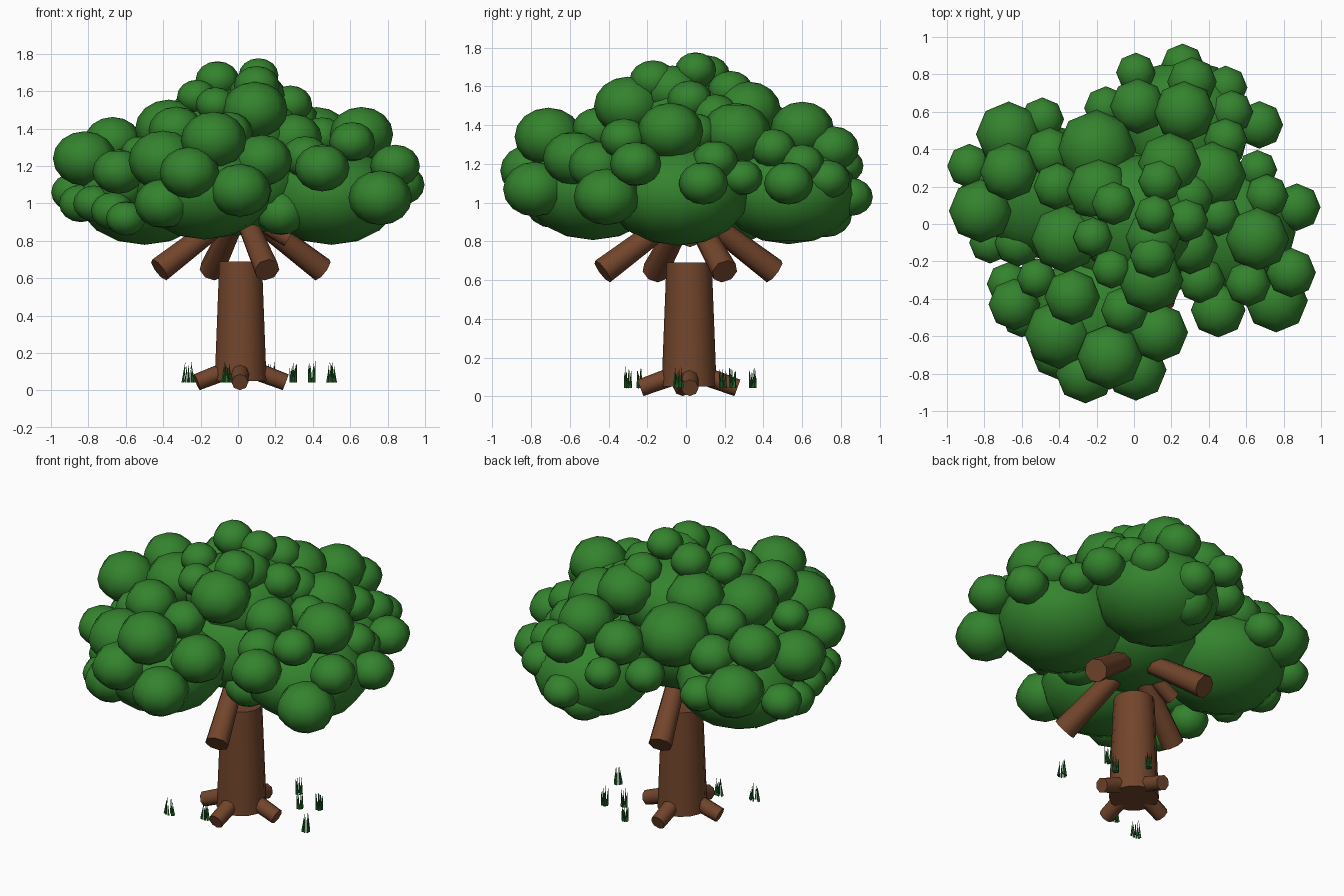
import bpy, bmesh, math, random
from mathutils import Vector, Matrix

random.seed(4)


def material(name, rgb):
    m = bpy.data.materials.new(name)
    m.diffuse_color = (*rgb, 1)
    return m


LEAF = material("leaf green", (0.034, 0.226, 0.027))
BARK = material("bark brown", (0.17, 0.06, 0.025))
GRASS = material("grass green", (0.02, 0.16, 0.027))


def finish(bm, name, mat, angle=50):
    me = bpy.data.meshes.new(name)
    bm.to_mesh(me)
    bm.free()
    me.materials.append(mat)
    ob = bpy.data.objects.new(name, me)
    bpy.context.collection.objects.link(ob)
    bpy.ops.object.select_all(action='DESELECT')
    ob.select_set(True)
    bpy.context.view_layer.objects.active = ob
    bpy.ops.object.shade_smooth_by_angle(angle=math.radians(angle))


def add_rod(bm, a, b, ra, rb, sides=8):
    """Tapered cylinder from point a to point b."""
    a, b = Vector(a), Vector(b)
    d = b - a
    mat = Matrix.Translation((a + b) / 2) @ d.to_track_quat('Z', 'Y').to_matrix().to_4x4()
    bmesh.ops.create_cone(bm, cap_ends=True, segments=sides, radius1=ra, radius2=rb,
                          depth=d.length, matrix=mat)


def rod(name, a, b, ra, rb, sides=8):
    bm = bmesh.new()
    add_rod(bm, a, b, ra, rb, sides)
    finish(bm, name, BARK)


def foliage(name, core, puffs):
    """One big flattened sphere with smaller puffs around it: (x, y, z, radius)."""
    bm = bmesh.new()
    for i, (x, y, z, r) in enumerate([core] + puffs):
        squash, seg, grow = (0.73, 12, 1) if i == 0 else (0.86, 8, 1.06)
        bmesh.ops.create_uvsphere(bm, u_segments=seg, v_segments=8, radius=r * grow,
                                  matrix=Matrix.Translation((x, y, z)) @ Matrix.Diagonal((1, 1, squash, 1)))
    finish(bm, name, LEAF, 80)


# trunk
CX, CY = 0.014, 0.016
rod("trunk", (CX, CY, 0.05), (CX, CY, 0.69), 0.142, 0.117, 14)

# roots spreading from the trunk base
for i, (x, y) in enumerate([(0.255, 0.02), (0.01, 0.265), (-0.22, -0.02), (0.01, -0.235)]):
    rod(f"root_{i + 1}", (x, y, 0.044), (CX, CY, 0.135), 0.045, 0.05)

# branches: low outer end, high inner end inside the foliage
for i, (x, y) in enumerate([(0.45, 0.2), (-0.14, 0.455), (-0.42, -0.16), (0.155, -0.43)]):
    rod(f"branch_{i + 1}", (x, y, 0.645), (CX + (x - CX) * 0.25, CY + (y - CY) * 0.25, 0.895), 0.069, 0.056)
for i, s in enumerate((1, -1)):
    rod(f"small_branch_{i + 1}", (0.27 * s, 0.02, 0.81), (0.06 * s, 0.02, 0.93), 0.045, 0.04)

# foliage clusters
foliage("left_foliage", (-0.5, 0.18, 1.045, 0.365), [
    (-0.82, 0.07, 1.24, 0.16), (-0.67, 0.28, 1.33, 0.145), (-0.88, 0.31, 1.06, 0.112),
    (-0.67, 0.48, 1.13, 0.165), (-0.49, 0.56, 1.1, 0.11), (-0.41, 0.2, 1.38, 0.12),
    (-0.62, -0.1, 1.08, 0.12), (-0.77, -0.1, 1.0, 0.105), (-0.84, 0.12, 1.0, 0.11),
    (-0.47, 0.3, 0.97, 0.15), (-0.45, 0.38, 1.26, 0.13)])
foliage("front_foliage", (-0.18, -0.48, 1.07, 0.36), [
    (-0.4, -0.59, 1.23, 0.175), (-0.13, -0.71, 1.34, 0.165), (0.13, -0.58, 1.23, 0.15),
    (0.01, -0.78, 1.07, 0.155), (-0.26, -0.80, 1.165, 0.15), (-0.4, -0.68, 1.0, 0.145),
    (-0.64, -0.43, 1.17, 0.13), (-0.67, -0.32, 0.96, 0.11), (-0.6, -0.5, 0.92, 0.1),
    (-0.52, -0.29, 1.27, 0.1), (-0.05, -0.46, 1.38, 0.12), (0.23, -0.22, 0.95, 0.13)])
foliage("right_foliage", (0.5, -0.04, 1.045, 0.365), [
    (0.66, -0.08, 1.37, 0.16), (0.87, 0.09, 1.1, 0.12), (0.84, -0.26, 1.2, 0.125),
    (0.76, -0.41, 1.03, 0.16), (0.45, -0.46, 1.19, 0.138), (0.61, -0.32, 1.33, 0.115),
    (0.66, 0.29, 1.13, 0.1), (0.45, 0.05, 1.36, 0.11), (0.36, -0.3, 1.25, 0.12),
    (0.71, 0.15, 1.22, 0.11), (0.3, -0.12, 1.35, 0.14)])
foliage("back_foliage", (0.27, 0.53, 1.045, 0.355), [
    (0.27, 0.6, 1.38, 0.155), (0.31, 0.76, 1.28, 0.125), (0.26, 0.85, 1.03, 0.108),
    (0.01, 0.81, 1.19, 0.1), (0.02, 0.63, 1.31, 0.14), (0.49, 0.73, 1.12, 0.11),
    (0.67, 0.53, 1.1, 0.12), (0.49, 0.45, 1.28, 0.11), (-0.15, 0.62, 1.15, 0.11),
    (0.2, 0.72, 0.94, 0.13), (0.52, 0.6, 1.2, 0.11)])
foliage("top_foliage", (0.02, 0.03, 1.37, 0.34), [
    (0.11, 0.05, 1.685, 0.1), (-0.11, 0.11, 1.66, 0.11), (0.1, -0.17, 1.63, 0.115),
    (-0.22, -0.07, 1.57, 0.1), (0.09, -0.3, 1.5, 0.165), (-0.33, -0.39, 1.39, 0.14),
    (-0.37, -0.08, 1.4, 0.17), (-0.2, 0.4, 1.33, 0.2), (-0.19, 0.18, 1.48, 0.16),
    (0.19, 0.32, 1.48, 0.16), (0.42, 0.26, 1.36, 0.17), (0.14, 0.23, 1.58, 0.11),
    (-0.12, -0.24, 1.53, 0.1), (0.28, 0.02, 1.53, 0.11), (0.1, -0.07, 1.58, 0.14),
    (0.3, 0.15, 1.45, 0.12)])
foliage("middle_foliage", (0.0, 0.0, 1.12, 0.4), [])

# grass tufts of thin pointed blades: (x, y, base spread x, base spread y, tip spread)
tufts = [(-0.265, -0.3, 0.032, 0.014, 0.018), (-0.06, -0.24, 0.026, 0.01, 0.012),
         (0.18, 0.345, 0.014, 0.014, 0.018), (0.295, 0.19, 0.014, 0.014, 0.02),
         (0.395, 0.24, 0.014, 0.014, 0.02), (0.5, -0.04, 0.022, 0.022, 0.014)]
for i, (x, y, sx, sy, tip) in enumerate(tufts):
    bm = bmesh.new()
    for k in range(8):
        a = math.tau * k / 8 + random.uniform(0, 0.5)
        c, s = math.cos(a), math.sin(a)
        add_rod(bm, (x + sx * c, y + sy * s, 0.043),
                (x + tip * c, y + tip * s, random.uniform(0.115, 0.158)), 0.007, 0.0005, 4)
    finish(bm, f"grass_tuft_{i + 1}", GRASS, 30)
